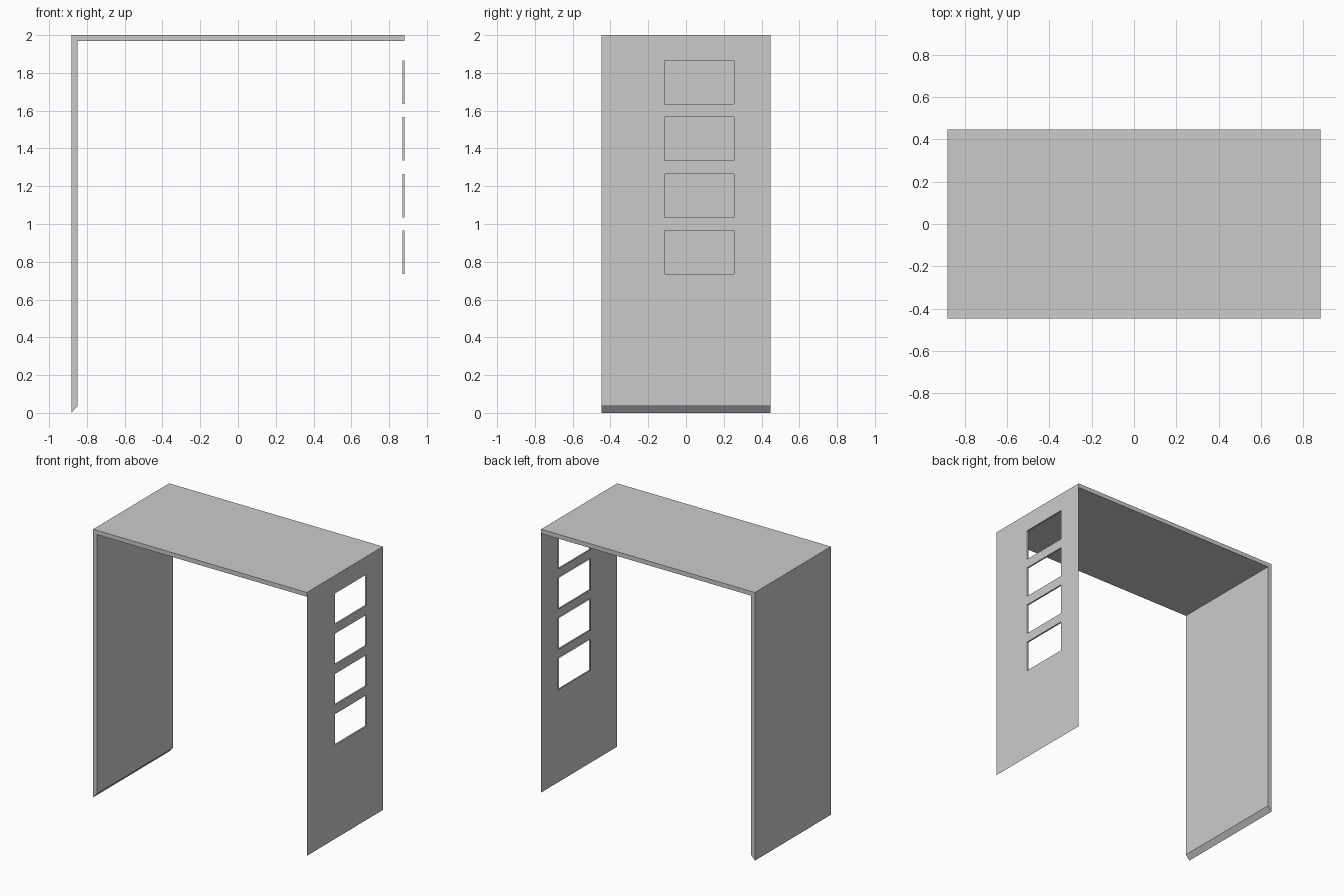
import bpy, bmesh

if "Cube" in bpy.data.objects:
    bpy.data.objects.remove(bpy.data.objects["Cube"])

X, Y = 0.882, 0.448      # half width, half depth
T = 0.032                # panel thickness
Z0 = 0.036               # lower edge of the thin side panel
WY = (-0.115, 0.254)     # window extent in y
WINDOWS = [(0.735 + 0.3 * i, 0.966 + 0.3 * i) for i in range(4)]
REVEAL = 0.012           # depth of the window edges


def finish(bm, name):
    mesh = bpy.data.meshes.new(name)
    bm.to_mesh(mesh)
    bm.free()
    ob = bpy.data.objects.new(name, mesh)
    bpy.context.collection.objects.link(ob)
    return ob


def quad(bm, pts):
    return bm.faces.new([bm.verts.new(p) for p in pts])


# Top slab and left wall: one bent profile with a mitred foot
profile = [(-X, 0), (-X, 2), (X, 2), (X, 2 - T), (-X + T, 2 - T), (-X + T, Z0)]
bm = bmesh.new()
face = bm.faces.new([bm.verts.new((x, -Y, z)) for x, z in profile])
ext = bmesh.ops.extrude_face_region(bm, geom=[face])
bmesh.ops.translate(bm, vec=(0, 2 * Y, 0),
                    verts=[v for v in ext["geom"] if isinstance(v, bmesh.types.BMVert)])
bmesh.ops.recalc_face_normals(bm, faces=bm.faces)
finish(bm, "top_and_left_wall")

# Right wall: thin sheet with four window openings
bm = bmesh.new()
ys = [-Y, *WY, Y]
zs = [Z0] + [z for w in WINDOWS for z in w] + [2 - T]
for j in range(len(zs) - 1):
    for i in range(3):
        if i == 1 and j % 2 == 1:
            continue
        a, b, c, d = ys[i], ys[i + 1], zs[j], zs[j + 1]
        quad(bm, [(X, a, c), (X, b, c), (X, b, d), (X, a, d)])
bmesh.ops.remove_doubles(bm, verts=bm.verts, dist=1e-5)
bmesh.ops.dissolve_limit(bm, angle_limit=0.01, verts=bm.verts, edges=bm.edges)
finish(bm, "right_wall")

# Window reveals turned inwards from each opening
bm = bmesh.new()
for c, d in WINDOWS:
    ring = [(WY[0], c), (WY[0], d), (WY[1], d), (WY[1], c)]
    for (y1, z1), (y2, z2) in zip(ring, ring[1:] + ring[:1]):
        quad(bm, [(X, y1, z1), (X, y2, z2), (X - REVEAL, y2, z2), (X - REVEAL, y1, z1)])
bmesh.ops.remove_doubles(bm, verts=bm.verts, dist=1e-5)
finish(bm, "window_reveals")
